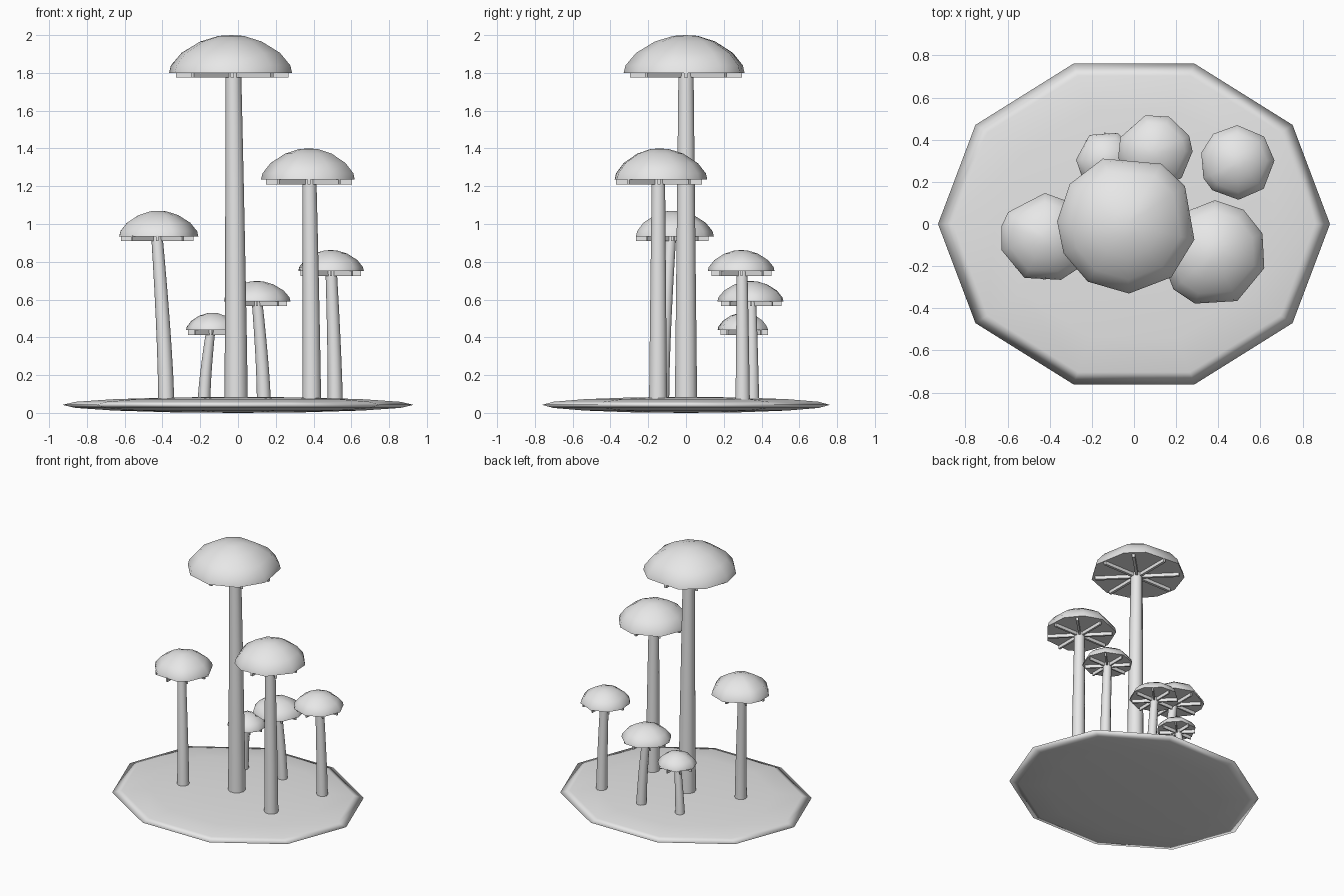
import bpy, bmesh
from math import sin, cos, pi, radians
from mathutils import Vector, Matrix

if "Cube" in bpy.data.objects:
    bpy.data.objects.remove(bpy.data.objects["Cube"])

grey = bpy.data.materials.new("plain_grey")
grey.use_nodes = True
grey.diffuse_color = (0.8, 0.8, 0.8, 1)
grey.node_tree.nodes["Principled BSDF"].inputs["Base Color"].default_value = (0.8, 0.8, 0.8, 1)


def finish(bm, name, smooth=None):
    bmesh.ops.recalc_face_normals(bm, faces=bm.faces)
    mesh = bpy.data.meshes.new(name)
    bm.to_mesh(mesh)
    bm.free()
    mesh.materials.append(grey)
    obj = bpy.data.objects.new(name, mesh)
    bpy.context.collection.objects.link(obj)
    if smooth:
        bpy.ops.object.select_all(action='DESELECT')
        obj.select_set(True)
        bpy.context.view_layer.objects.active = obj
        bpy.ops.object.shade_smooth_by_angle(angle=radians(smooth))
    return obj


def loft(bm, rings, tip=None):
    """Skin a stack of point rings, closing the bottom and the top or tip."""
    rows = [[bm.verts.new(p) for p in ring] for ring in rings]
    n = len(rows[0])
    for low, high in zip(rows, rows[1:]):
        for i in range(n):
            j = (i + 1) % n
            bm.faces.new((low[i], low[j], high[j], high[i]))
    bm.faces.new(rows[0][::-1])
    if tip is None:
        bm.faces.new(rows[-1])
    else:
        top = bm.verts.new(tip)
        for i in range(n):
            bm.faces.new((rows[-1][i], rows[-1][(i + 1) % n], top))


def ring(centre, radius, angles):
    return [centre + radius * Vector((cos(a), sin(a), 0)) for a in angles]


# Ground: flattened ten-sided sphere
bm = bmesh.new()
bmesh.ops.create_uvsphere(bm, u_segments=10, v_segments=8, radius=1)
bmesh.ops.rotate(bm, verts=bm.verts, matrix=Matrix.Rotation(pi / 2, 3, 'Z'))
bmesh.ops.scale(bm, verts=bm.verts, vec=(0.93, 0.8, 0.0425))
bmesh.ops.translate(bm, verts=bm.verts, vec=(0, 0, 0.0425))
finish(bm, "ground_mound", 180)

DOME = [(1, 0), (0.97, 0.2), (0.8, 0.53), (0.5, 0.83), (0.2, 0.98)]


def stem(name, foot, head, r_foot, r_head):
    bm = bmesh.new()
    angles = [2 * pi * i / 10 for i in range(10)]
    rings = []
    for i in range(7):
        t = i / 6
        c = foot.lerp(head, t ** 1.4)      # leans more towards the top
        c.z = foot.z + (head.z - foot.z) * t
        rings.append(ring(c, r_foot + (r_head - r_foot) * t, angles))
    loft(bm, rings)
    finish(bm, name + "_stem", 60)


def cap(name, centre, radius, height, corners):
    bm = bmesh.new()
    angles = [radians(a) for a in corners]
    rings = [ring(centre + Vector((0, 0, height * h)), radius * r, angles) for r, h in DOME]
    loft(bm, rings, centre + Vector((0, 0, height)))
    finish(bm, name + "_cap", 60)


def gills(name, centre, radius):
    bm = bmesh.new()
    inner, outer = 0.1 * radius, 0.9 * radius
    for i in range(8):
        m = (Matrix.Translation(centre - Vector((0, 0, 0.01)))
             @ Matrix.Rotation(i * pi / 4, 4, 'Z')
             @ Matrix.Translation(((inner + outer) / 2, 0, 0))
             @ Matrix.Diagonal((outer - inner, 0.06 * radius, 0.03, 1)))
        bmesh.ops.create_cube(bm, size=1, matrix=m)
    finish(bm, name + "_gills")


# name, foot xy, head xy, stem radii, cap xy, cap radius, rim z, top z, rim corner angles
MUSHROOMS = [
    ("tallest", (-.01, 0), (-.025, 0), (.062, .042), (-.035, 0), .33, 1.8, 2.0,
     (-155, -124, -88, -50, -13, 33, 60, 110, 145, 178)),
    ("front_left", (.39, -.148), (.378, -.146), (.05, .037), (.375, -.14), .253, 1.235, 1.4,
     (-138, -110, -63, -16, 22, 55, 88, 135, 180)),
    ("right", (-.38, -.13), (-.43, -.08), (.043, .03), (-.423, -.066), .213, .935, 1.07,
     (-164, -117, -69, -45, 0, 50, 90, 145, 165)),
    ("back_left", (.515, .3), (.493, .297), (.04, .03), (.49, .292), .177, .75, .862,
     (-155, -132, -88, -45, 3, 44, 90, 130, 165)),
    ("back_middle", (.137, .352), (.1, .345), (.037, .028), (.1, .344), .178, .59, .698,
     (-170, -135, -90, -45, 0, 25, 68, 105, 158)),
    ("smallest", (-.18, .33), (-.143, .31), (.034, .024), (-.135, .305), .14, .438, .53,
     (-142, -100, -55, -20, 20, 66, 123, 180)),
]

for name, foot, head, radii, mid, radius, rim, top, corners in MUSHROOMS:
    name += "_mushroom"
    stem(name, Vector((*foot, 0.06)), Vector((*head, rim + 0.01)), *radii)
    cap(name, Vector((*mid, rim)), radius, top - rim, corners)
    gills(name, Vector(((head[0] + mid[0]) / 2, (head[1] + mid[1]) / 2, rim)), radius)
